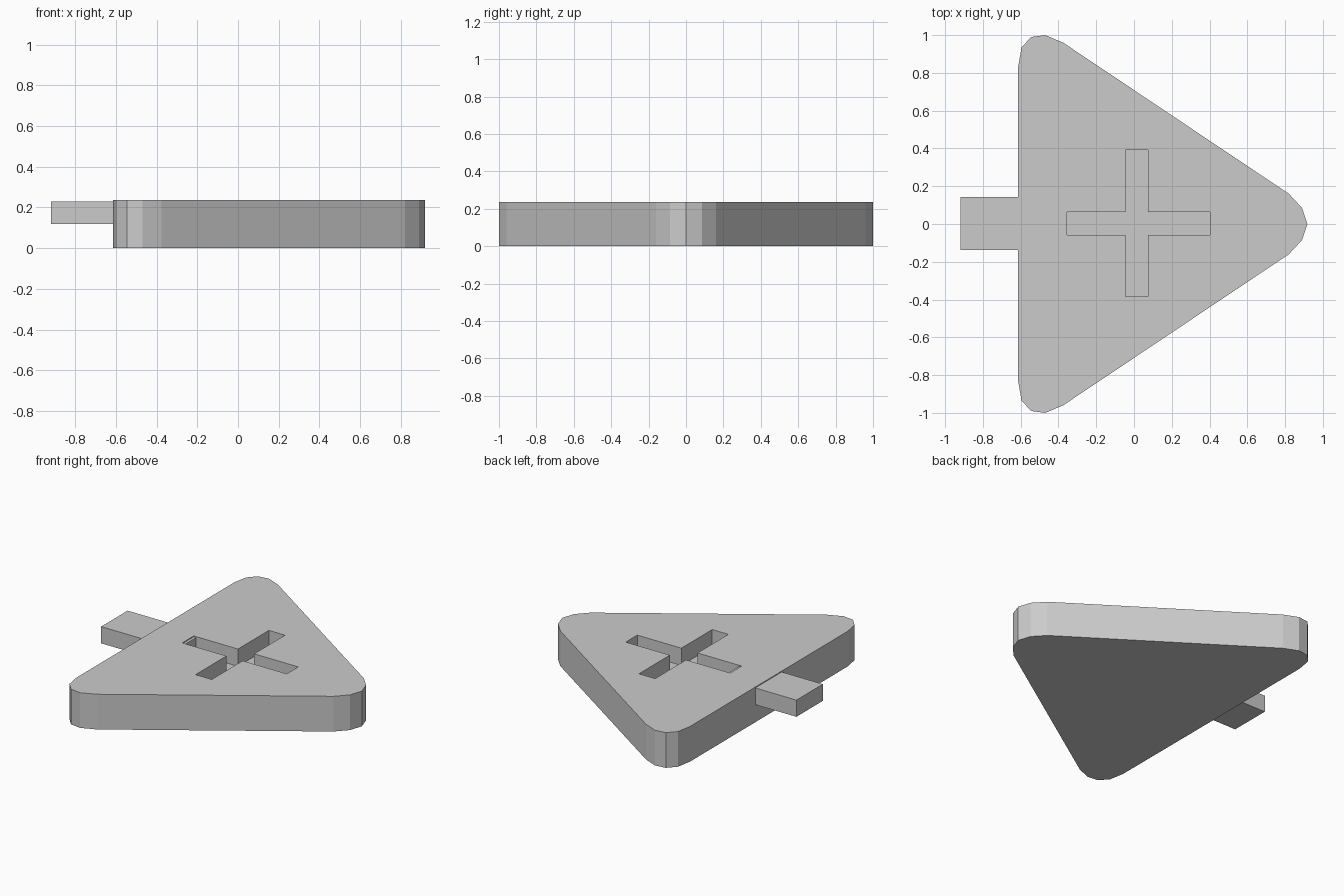
import bpy, bmesh

if "Cube" in bpy.data.objects:
    bpy.data.objects.remove(bpy.data.objects["Cube"])


def prism(name, outline, z0, z1):
    """Extrude a counter-clockwise outline from z0 up to z1."""
    bm = bmesh.new()
    base = bm.faces.new([bm.verts.new((x, y, z0)) for x, y in outline])
    top = bmesh.ops.extrude_face_region(bm, geom=[base], use_keep_orig=True)["geom"]
    verts = [g for g in top if isinstance(g, bmesh.types.BMVert)]
    bmesh.ops.translate(bm, vec=(0, 0, z1 - z0), verts=verts)
    bmesh.ops.recalc_face_normals(bm, faces=bm.faces)
    mesh = bpy.data.meshes.new(name)
    bm.to_mesh(mesh)
    bm.free()
    obj = bpy.data.objects.new(name, mesh)
    bpy.context.collection.objects.link(obj)
    return obj


# Triangular plate: half outline from the tip, mirrored across y = 0
half = [(0.89, 0.085), (0.82, 0.16), (-0.375, 0.96), (-0.47, 1.0),
        (-0.545, 0.99), (-0.595, 0.935), (-0.613, 0.835)]
outline = [(0.918, 0)] + half + [(x, -y) for x, y in reversed(half)]
plate = prism("plate", outline, 0, 0.236)

# Cross-shaped recess in the top
x0, x1, x2, x3 = -0.373, -0.045, 0.075, 0.402
y0, y1, y2, y3 = -0.385, -0.058, 0.064, 0.391
cross = [(x0, y1), (x1, y1), (x1, y0), (x2, y0), (x2, y1), (x3, y1),
         (x3, y2), (x2, y2), (x2, y3), (x1, y3), (x1, y2), (x0, y2)]
cutter = prism("recess_cutter", cross, 0.12, 0.4)
cutter.hide_render = True
cutter.display_type = 'WIRE'
cut = plate.modifiers.new("recess", 'BOOLEAN')
cut.operation = 'DIFFERENCE'
cut.solver = 'EXACT'
cut.object = cutter

# Tab running into the plate and just reaching the recess
prism("tab", [(-0.918, -0.138), (-0.355, -0.138), (-0.355, 0.142), (-0.918, 0.142)],
      0.118, 0.23)
